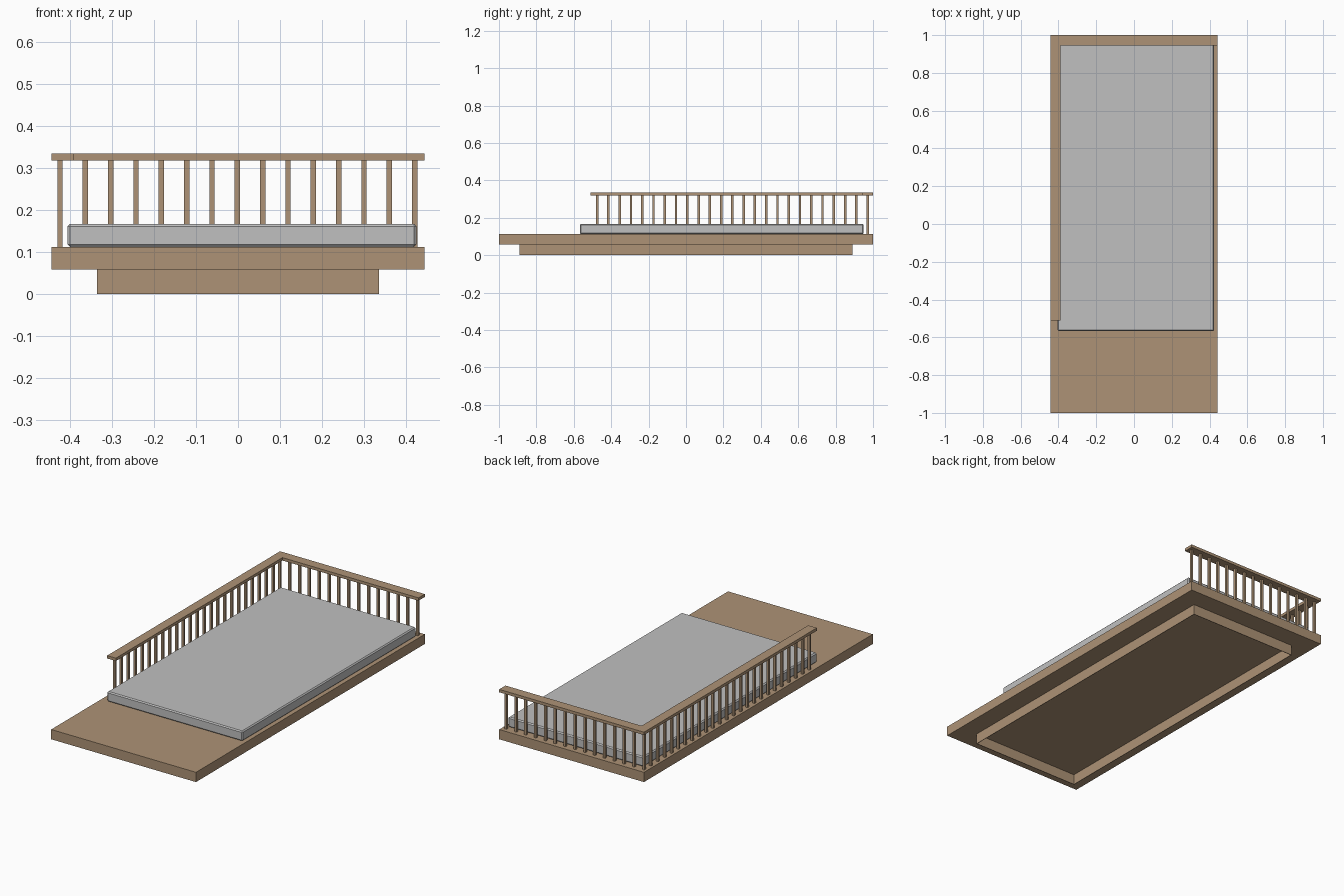
import bpy, bmesh

if "Cube" in bpy.data.objects:
    bpy.data.objects.remove(bpy.data.objects["Cube"])


def material(name, rgb):
    m = bpy.data.materials.new(name)
    m.diffuse_color = (*rgb, 1)
    m.use_nodes = True
    m.node_tree.nodes["Principled BSDF"].inputs["Base Color"].default_value = m.diffuse_color
    return m


wood = material("tan_wood", (0.42, 0.29, 0.18))
fabric = material("light_grey_fabric", (0.53, 0.53, 0.53))


def add_box(bm, x0, x1, y0, y1, z0, z1):
    verts = bmesh.ops.create_cube(bm, size=1)["verts"]
    for v in verts:
        v.co.x = x1 if v.co.x > 0 else x0
        v.co.y = y1 if v.co.y > 0 else y0
        v.co.z = z1 if v.co.z > 0 else z0


def make(name, bm, mat):
    mesh = bpy.data.meshes.new(name)
    bm.to_mesh(mesh)
    bm.free()
    mesh.materials.append(mat)
    ob = bpy.data.objects.new(name, mesh)
    bpy.context.collection.objects.link(ob)
    return ob


def box(name, mat, *dims):
    bm = bmesh.new()
    add_box(bm, *dims)
    return make(name, bm, mat)


# Platform slab
box("platform", wood, -0.443, 0.443, -1, 1, 0.058, 0.112)

# Recessed plinth: thin walls, open underneath
bm = bmesh.new()
T = 0.003
for s in (-1, 1):
    xs = sorted((s * 0.335, s * (0.335 - T)))
    ys = sorted((s * 0.89, s * (0.89 - T)))
    add_box(bm, *xs, -0.89, 0.89, 0, 0.058)
    add_box(bm, -0.335 + T, 0.335 - T, *ys, 0, 0.058)
make("plinth", bm, wood)

# Mattress with a small chamfer
mattress = box("mattress", fabric, -0.405, 0.424, -0.567, 0.95, 0.112, 0.167)
bev = mattress.modifiers.new("chamfer", "BEVEL")
bev.width = 0.006
bev.segments = 1

# Hand rails
box("back_rail", wood, -0.443, 0.443, 0.945, 1, 0.318, 0.334)
box("left_rail", wood, -0.443, -0.39, -0.511, 0.945, 0.318, 0.334)


# Spindles under the rails
def spindles(name, points):
    bm = bmesh.new()
    r = 0.0063
    for x, y in points:
        add_box(bm, x - r, x + r, y - r, y + r, 0.112, 0.318)
    make(name, bm, wood)


spindles("back_spindles", [(-0.423 + i * 0.0602, 0.971) for i in range(15)])
spindles("left_spindles", [(-0.423, -0.475 + i * 1.446 / 24) for i in range(24)])
